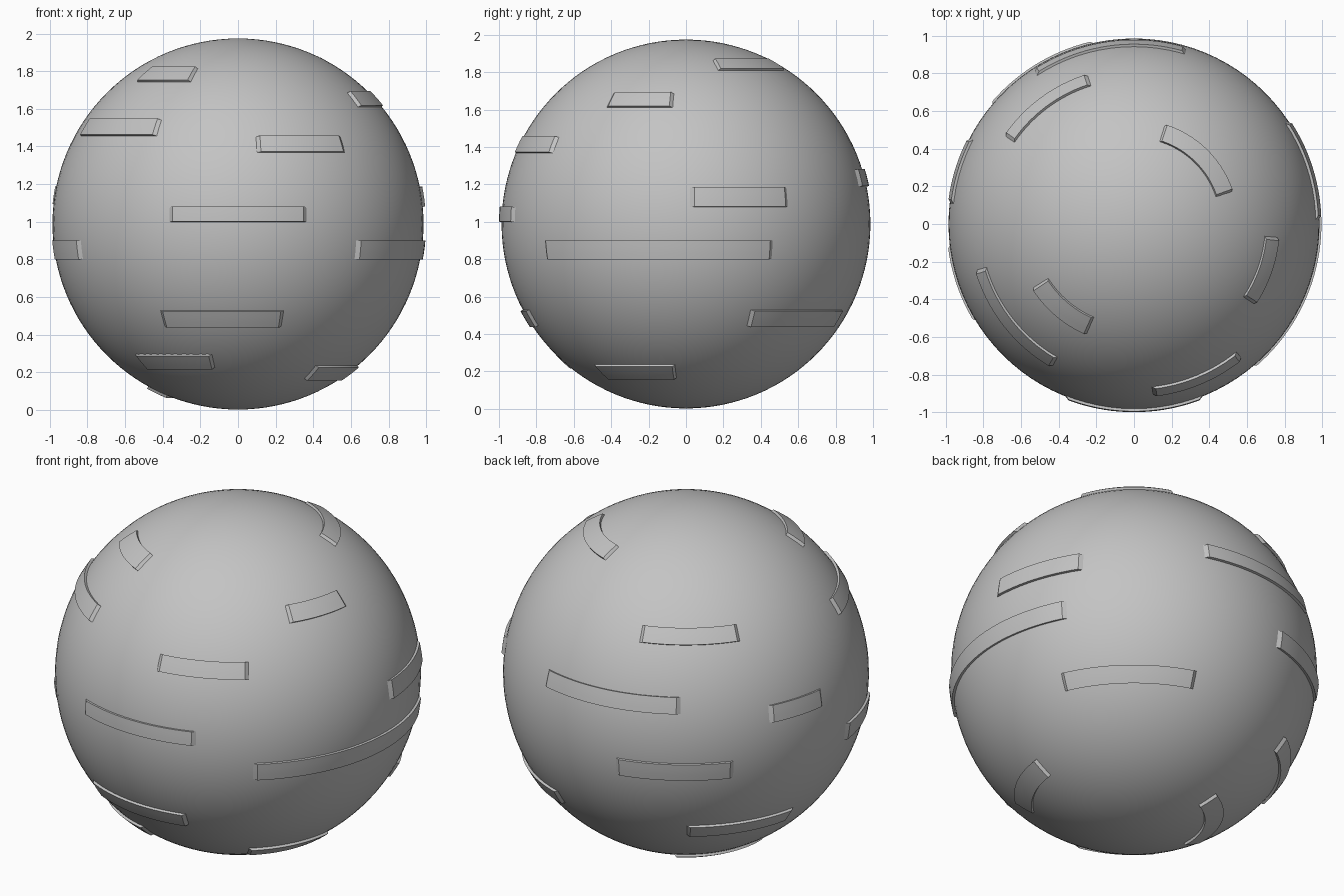
import bpy, bmesh, math

if "Cube" in bpy.data.objects:
    bpy.data.objects.remove(bpy.data.objects["Cube"])

R, R_OUT, CZ = 0.986, 1.0, 0.988   # sphere radius, panel outer radius, centre height

grey = bpy.data.materials.new("plain_grey")
grey.diffuse_color = (0.55, 0.55, 0.55, 1)
grey.use_nodes = True
grey.node_tree.nodes["Principled BSDF"].inputs["Base Color"].default_value = grey.diffuse_color

# Main ball
bpy.ops.mesh.primitive_uv_sphere_add(segments=96, ring_count=64, radius=R, location=(0, 0, CZ))
ball = bpy.context.object
ball.name = "ball"
ball.data.materials.append(grey)
bpy.ops.object.shade_smooth()


def polar(r, lat, az):
    return (r * math.cos(lat) * math.cos(az), r * math.cos(lat) * math.sin(az), CZ + r * math.sin(lat))


def raised_band(name, z0, z1, a0, a1):
    """Curved plate on the ball between two heights and two azimuths (degrees)."""
    lat0, lat1 = (math.asin((z - CZ) / 0.994) for z in (z0, z1))
    bm = bmesh.new()
    n = max(6, round((a1 - a0) / 2.5))
    m = 3
    slope = 1.6                       # sloping ends
    lats = [lat0 + (lat1 - lat0) * j / m for j in range(m + 1)]
    cols = []
    for i in range(n + 1):
        t = i / n
        top = math.radians(a0 + slope + (a1 - a0 - 2 * slope) * t)
        base = math.radians(a0 + (a1 - a0) * t)
        # foot, outer skin, foot
        col = [bm.verts.new(polar(R - 0.004, lat0, base))]
        col += [bm.verts.new(polar(R_OUT, l, top)) for l in lats]
        col.append(bm.verts.new(polar(R - 0.004, lat1, base)))
        cols.append(col)
    for a, b in zip(cols, cols[1:]):
        for j in range(m + 2):
            bm.faces.new((a[j], b[j], b[j + 1], a[j + 1]))
    # end faces, down to the foot
    for col in (cols[0], cols[-1]):
        az = math.radians(a0 if col is cols[0] else a1)
        feet = [bm.verts.new(polar(R - 0.004, l, az)) for l in lats[1:-1]]
        feet = [col[0]] + feet + [col[-1]]
        for j in range(m):
            bm.faces.new([feet[j], feet[j + 1], col[j + 2], col[j + 1]])
    bmesh.ops.remove_doubles(bm, verts=bm.verts, dist=1e-6)
    bmesh.ops.recalc_face_normals(bm, faces=bm.faces)
    # make the normals point away from the ball centre
    bm.faces.ensure_lookup_table()
    f = bm.faces[1]
    c = f.calc_center_median()
    c.z -= CZ
    if f.normal.dot(c) < 0:
        bmesh.ops.reverse_faces(bm, faces=bm.faces)
    me = bpy.data.meshes.new(name)
    bm.to_mesh(me)
    bm.free()
    me.materials.append(grey)
    ob = bpy.data.objects.new(name, me)
    bpy.context.collection.objects.link(ob)
    bpy.ops.object.select_all(action='DESELECT')
    ob.select_set(True)
    bpy.context.view_layer.objects.active = ob
    bpy.ops.object.shade_smooth_by_angle(angle=math.radians(25))


# Raised bands: bottom z, top z, start and end azimuth (0 = right, 270 = front)
bands = [
    (1.815, 1.868, 18, 73),
    (1.75, 1.82, 212, 247),
    (1.615, 1.69, 326, 355),
    (1.535, 1.61, 107, 146),
    (1.46, 1.545, 196, 240.5),
    (1.37, 1.455, 276, 309),
    (1.19, 1.28, 73, 123.5),
    (1.095, 1.19, 152, 174),
    (1.08, 1.185, 1, 34),
    (1.0, 1.08, 248, 292),
    (0.80, 0.90, -50.5, 28.5),
    (0.80, 0.90, 102, 140.5),
    (0.80, 0.90, 186, 212),
    (0.44, 0.525, 241.5, 286.5),
    (0.44, 0.525, 23, 73),
    (0.38, 0.46, 125, 169),
    (0.22, 0.29, 219, 259),
    (0.16, 0.23, 310, 355),
    (0.07, 0.118, 117, 185),
]
for i, b in enumerate(bands):
    raised_band(f"raised_band_{i + 1}", *b)
